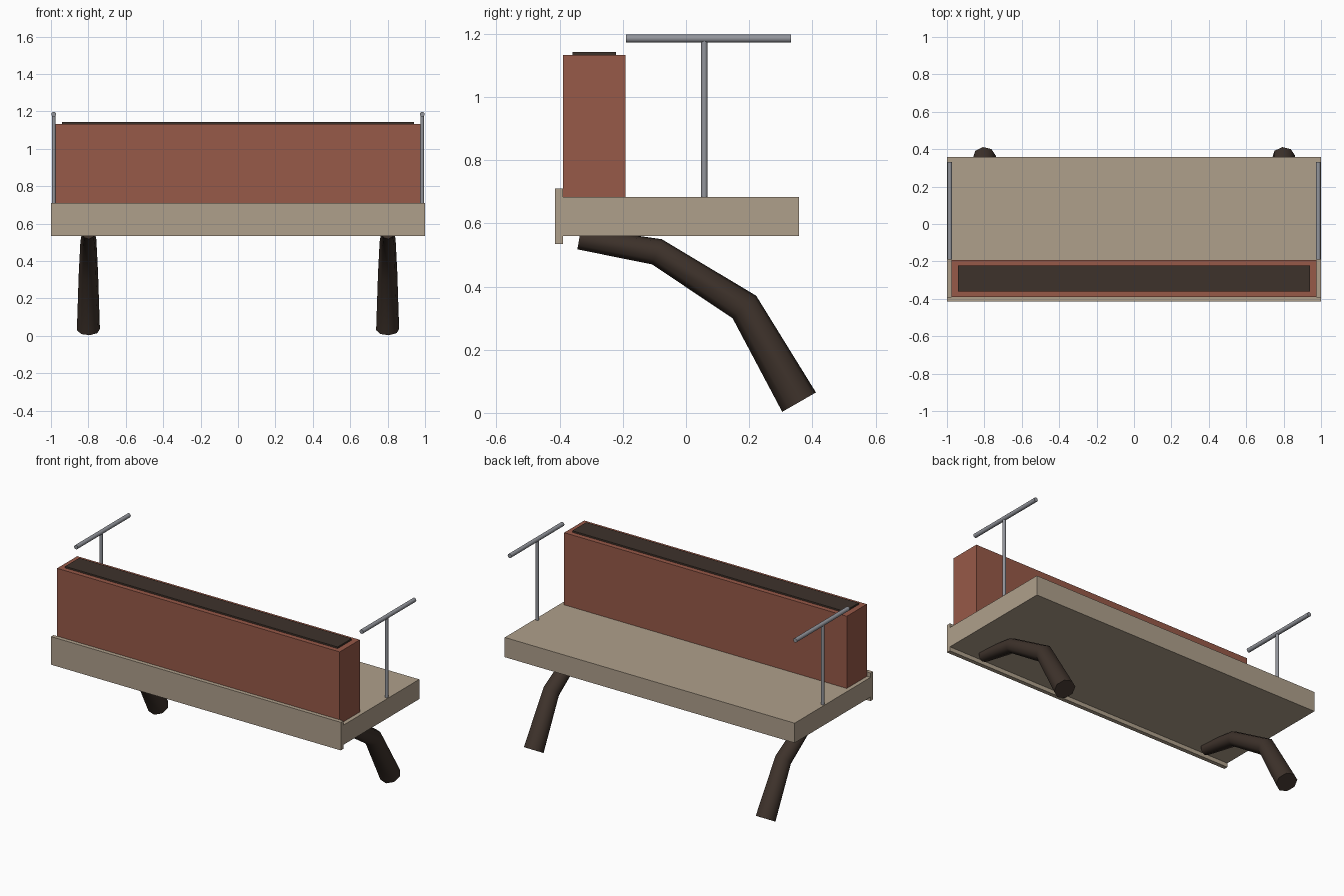
import bpy
import bmesh
from math import cos, sin, radians, tau
from mathutils import Vector

default = bpy.data.objects.get("Cube")
if default:
    bpy.data.objects.remove(default, do_unlink=True)


def material(name, r, g, b):
    mat = bpy.data.materials.new(name)
    mat.use_nodes = True
    mat.diffuse_color = (r, g, b, 1)
    mat.node_tree.nodes["Principled BSDF"].inputs["Base Color"].default_value = (r, g, b, 1)
    return mat


STONE = material("pale_stone", 0.43, 0.35, 0.26)
BRICK = material("red_brick", 0.31, 0.10, 0.065)
DARK = material("dark_brown", 0.048, 0.032, 0.024)
METAL = material("grey_metal", 0.29, 0.30, 0.33)


def finish(name, bm, mat, smooth=None):
    bmesh.ops.recalc_face_normals(bm, faces=bm.faces)
    mesh = bpy.data.meshes.new(name)
    bm.to_mesh(mesh)
    bm.free()
    mesh.materials.append(mat)
    obj = bpy.data.objects.new(name, mesh)
    bpy.context.collection.objects.link(obj)
    if smooth:
        bpy.ops.object.select_all(action="DESELECT")
        obj.select_set(True)
        bpy.context.view_layer.objects.active = obj
        bpy.ops.object.shade_smooth_by_angle(angle=radians(smooth))
    return obj


def box(name, half_x, y, z, mat):
    """Box centred on x = 0, given its y and z ranges."""
    bm = bmesh.new()
    bmesh.ops.create_cube(bm, size=1)
    for v in bm.verts:
        v.co = (v.co.x * 2 * half_x,
                y[0] + (v.co.y + 0.5) * (y[1] - y[0]),
                z[0] + (v.co.z + 0.5) * (z[1] - z[0]))
    return finish(name, bm, mat)


def tube(name, x, path, radii, sides, turn, mat):
    """Capped tube with mitred bends along a (y, z) path at a fixed x."""
    points = [Vector((x, y, z)) for y, z in path]
    bm = bmesh.new()
    rings = []
    for i, (p, r) in enumerate(zip(points, radii)):
        before = (p - points[i - 1]).normalized() if i else Vector()
        after = (points[i + 1] - p).normalized() if i + 1 < len(points) else Vector()
        along = (before + after).normalized()
        across = Vector((1, 0, 0))
        up = across.cross(along)
        if up.z < 0 or (abs(up.z) < 0.01 and up.y < 0):
            up = -up
        ring = []
        for k in range(sides):
            a = turn + tau * k / sides
            ring.append(bm.verts.new(p + r * (across * cos(a) + up * sin(a))))
        rings.append(ring)
    for a, b in zip(rings, rings[1:]):
        for k in range(sides):
            n = (k + 1) % sides
            bm.faces.new((a[k], a[n], b[n], b[k]))
    bm.faces.new(rings[0])
    bm.faces.new(rings[-1])
    return finish(name, bm, mat, 60)


# Platform, front trim and planter wall
box("floor_slab", 1.0, (-0.39, 0.358), (0.56, 0.683), STONE)
box("front_trim", 1.0, (-0.415, -0.39), (0.535, 0.71), STONE)
box("planter_wall", 0.975, (-0.39, -0.192), (0.683, 1.133), BRICK)
box("soil_strip", 0.94, (-0.36, -0.222), (1.133, 1.143), DARK)

# Bent legs and T-shaped rails on both sides
leg_path = [(-0.338, 0.552), (-0.092, 0.51), (0.185, 0.335), (0.358, 0.034)]
for side, s in (("left", 1), ("right", -1)):
    tube(f"{side}_leg", 0.8 * s, leg_path, (0.035, 0.043, 0.052, 0.062), 8, radians(7), DARK)
    tube(f"{side}_rail_post", 0.985 * s, [(0.058, 0.68), (0.058, 1.185)], (0.01, 0.01), 12, 0, METAL)
    tube(f"{side}_rail_bar", 0.985 * s, [(-0.19, 1.185), (0.332, 1.185)], (0.013, 0.013), 12, 0, METAL)
